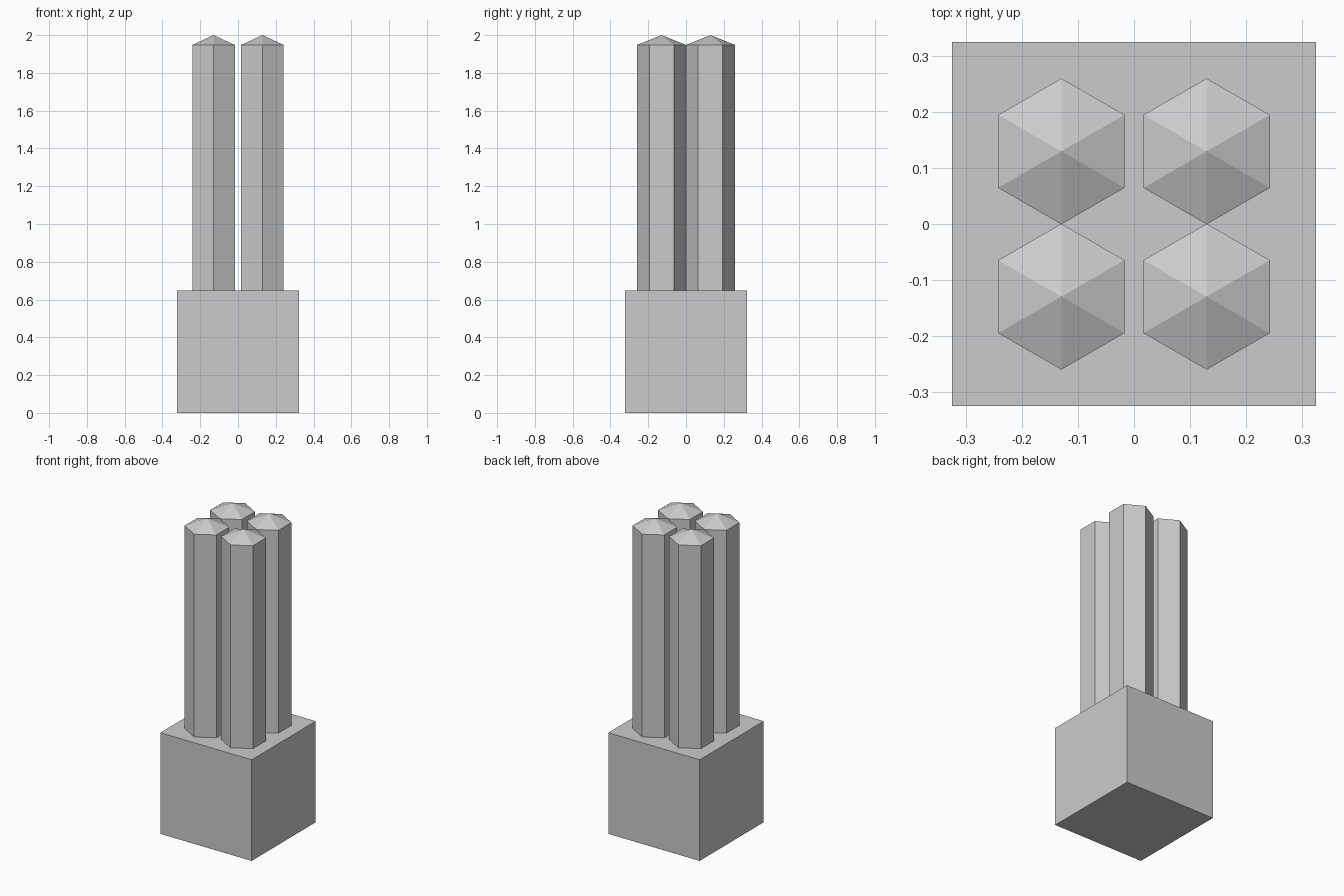
import bpy, bmesh
from math import sin, cos, pi

cube = bpy.data.objects.get("Cube")
if cube:
    bpy.data.objects.remove(cube, do_unlink=True)

BASE = 0.648        # edge of the cubic base
RADIUS = 0.13       # hexagon corner radius
SHOULDER, TIP = 1.948, 2.0
SPACING = 0.1295

grey = bpy.data.materials.new("light grey")
grey.use_nodes = True
colour = (0.6, 0.6, 0.6, 1)
grey.diffuse_color = colour
grey.node_tree.nodes["Principled BSDF"].inputs["Base Color"].default_value = colour


def finish(bm, name, location):
    bmesh.ops.recalc_face_normals(bm, faces=bm.faces)
    mesh = bpy.data.meshes.new(name)
    bm.to_mesh(mesh)
    bm.free()
    mesh.materials.append(grey)
    obj = bpy.data.objects.new(name, mesh)
    obj.location = location
    bpy.context.collection.objects.link(obj)


def column(name, x, y):
    """Hexagonal shaft with a shallow pointed cap, corners facing front and back."""
    bm = bmesh.new()
    rings = [[bm.verts.new((RADIUS * sin(i * pi / 3), RADIUS * cos(i * pi / 3), z))
              for i in range(6)] for z in (0, SHOULDER - BASE)]
    low, high = rings
    tip = bm.verts.new((0, 0, TIP - BASE))
    bm.faces.new(low)
    for i in range(6):
        j = (i + 1) % 6
        bm.faces.new((low[i], low[j], high[j], high[i]))
        bm.faces.new((high[i], high[j], tip))
    finish(bm, name, (x, y, BASE))


# Cubic base
bm = bmesh.new()
bmesh.ops.create_cube(bm, size=BASE)
finish(bm, "base", (0, 0, BASE / 2))

# Four columns
for side, sx in (("left", 1), ("right", -1)):
    for end, sy in (("front", -1), ("back", 1)):
        column(f"{end}_{side}_column", sx * SPACING, sy * SPACING)
